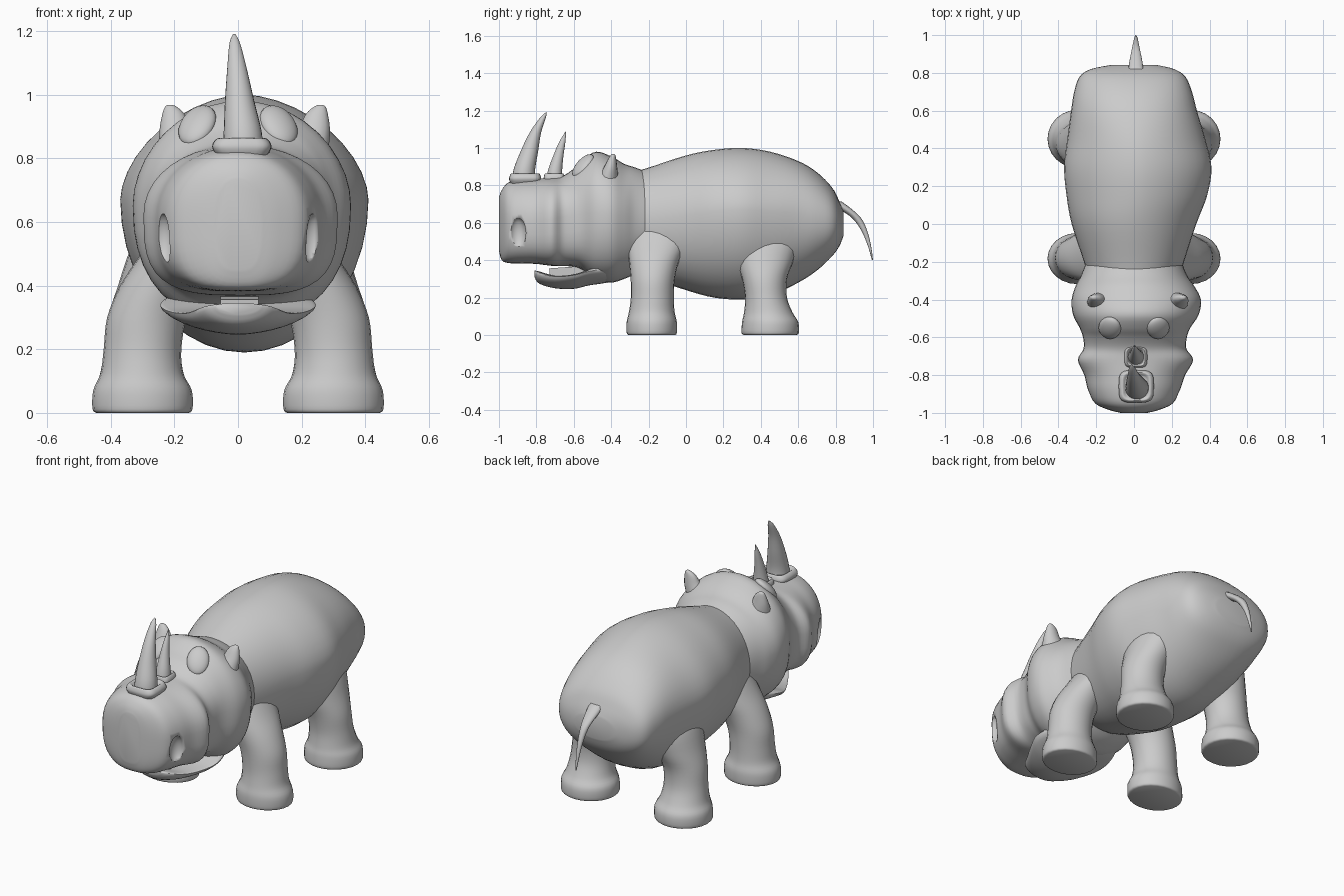
import bpy, bmesh, math
from mathutils import Vector

grey = bpy.data.materials.new("hide_grey")
grey.diffuse_color = (0.6, 0.6, 0.6, 1)


def finish(obj):
    obj.data.materials.append(grey)
    bpy.ops.object.select_all(action='DESELECT')
    obj.select_set(True)
    bpy.context.view_layer.objects.active = obj
    bpy.ops.object.shade_smooth_by_angle(angle=math.radians(45))
    return obj


def spline(stations, steps):
    """Catmull-Rom interpolation of tuples."""
    out = []
    n = len(stations)
    for i in range(n - 1):
        a, b, c, d = (stations[max(0, min(n - 1, i + k))] for k in (-1, 0, 1, 2))
        for s in range(steps):
            t = s / steps
            out.append([0.5 * (2 * q + (r - p) * t + (2 * p - 5 * q + 4 * r - u) * t * t
                               + (3 * q - p - 3 * r + u) * t ** 3)
                        for p, q, r, u in zip(a, b, c, d)])
    out.append(list(stations[-1]))
    return out


def power(v, e):
    return math.copysign(abs(v) ** (2 / e), v)


def slice_ring(s, n):
    """Upright section: y, half width, top, widest height, bottom, top/bottom squareness, centre x."""
    y, w, zt, zm, zb, et, eb, cx = s
    pts = []
    for k in range(n):
        a = 2 * math.pi * k / n
        c, si = math.cos(a), math.sin(a)
        e, h = (et, zt - zm) if si >= 0 else (eb, zm - zb)
        pts.append((cx + w * power(c, e), y, zm + h * power(si, e)))
    return pts


def level_ring(s, n):
    """Horizontal section: centre x, y, z, radius x, radius y, squareness."""
    x, y, z, rx, ry, e = s
    return [(x + rx * power(math.cos(2 * math.pi * k / n), e),
             y + ry * power(math.sin(2 * math.pi * k / n), e), z) for k in range(n)]


def loft(name, stations, ring, n=32, steps=4):
    bm = bmesh.new()
    rings = [[bm.verts.new(p) for p in ring(s, n)] for s in spline(stations, steps)]
    for a, b in zip(rings, rings[1:]):
        for k in range(n):
            bm.faces.new((a[k], a[(k + 1) % n], b[(k + 1) % n], b[k]))
    bm.faces.new(rings[0])
    bm.faces.new(rings[-1])
    bmesh.ops.recalc_face_normals(bm, faces=bm.faces)
    mesh = bpy.data.meshes.new(name)
    bm.to_mesh(mesh)
    bm.free()
    obj = bpy.data.objects.new(name, mesh)
    bpy.context.collection.objects.link(obj)
    return finish(obj)


def tube(name, stations, e=2, n=24, steps=4):
    return loft(name, [tuple(s) + (e,) for s in stations], level_ring, n, steps)


def ellipsoid(name, loc, radii, normal=(0, 0, 1)):
    bpy.ops.mesh.primitive_uv_sphere_add(segments=24, ring_count=12, location=loc)
    obj = bpy.context.object
    obj.name = name
    obj.scale = radii
    obj.rotation_euler = Vector(normal).to_track_quat('Z', 'Y').to_euler()
    return finish(obj)


# Barrel body
loft("body", [
    (-.32, .23, .86, .60, .38, 2, 2.2, 0), (-.20, .265, .895, .61, .31, 2, 2.2, 0),
    (0, .33, .96, .64, .24, 1.9, 2.1, 0), (.15, .372, .99, .66, .20, 1.8, 2, .015),
    (.30, .39, 1.0, .67, .19, 1.75, 2, .02), (.45, .365, .98, .66, .21, 1.8, 2, .012),
    (.60, .333, .93, .65, .28, 2, 2.1, 0), (.70, .312, .87, .63, .345, 2.1, 2.1, -.005),
    (.78, .28, .79, .61, .42, 2.2, 2.2, -.008), (.82, .22, .715, .60, .475, 2.2, 2.2, -.008),
    (.842, .12, .66, .59, .53, 2.2, 2.2, 0)], slice_ring, 40)

# Head with brow, cheek rim and blunt snout
head = loft("head", [
    (-1.0, .07, .735, .60, .45, 2.2, 3, 0), (-.985, .13, .775, .61, .40, 2.2, 3, 0),
    (-.95, .205, .815, .61, .385, 2.1, 3, 0), (-.88, .243, .832, .61, .382, 2.1, 3.1, 0),
    (-.80, .267, .837, .61, .38, 2.1, 3.2, .004), (-.72, .305, .84, .62, .37, 2.1, 3.2, .008),
    (-.66, .272, .85, .63, .368, 2.1, 3.2, .005), (-.60, .275, .89, .64, .365, 2.1, 3.2, .005),
    (-.55, .293, .94, .65, .345, 2.1, 2.8, .005), (-.48, .333, .98, .65, .29, 2, 2.4, .01),
    (-.40, .342, .955, .65, .28, 2, 2.3, .012), (-.33, .315, .915, .64, .30, 2, 2.3, .005),
    (-.27, .28, .895, .62, .33, 2.1, 2.3, 0), (-.18, .245, .86, .60, .40, 2, 2.2, 0)],
    slice_ring, 40)

# Lower jaw and tooth plate
loft("lower_jaw", [
    (-.81, .07, .345, .335, .31, 2.5, 2, 0), (-.785, .11, .34, .33, .275, 2.5, 2, 0),
    (-.70, .165, .318, .312, .25, 3, 1.8, 0), (-.60, .22, .325, .32, .247, 3, 1.7, 0),
    (-.52, .245, .352, .34, .265, 3, 1.7, 0), (-.40, .21, .40, .36, .285, 2, 2, 0),
    (-.28, .14, .42, .38, .33, 2, 2, 0)], slice_ring, 32)
bpy.ops.mesh.primitive_cube_add(size=1, location=(.005, -.635, .338))
teeth = bpy.context.object
teeth.name = "lower_teeth"
teeth.scale = (.12, .19, .05)
teeth.rotation_euler.x = math.radians(4)
finish(teeth)

# Horns and their square collars
tube("front_horn", [(.015, -.868, .80, .064, .064), (.015, -.865, .88, .060, .058),
                    (.005, -.838, .98, .046, .047), (-.003, -.806, 1.08, .031, .031),
                    (-.010, -.766, 1.16, .017, .016), (-.012, -.747, 1.19, .004, .003)])
tube("rear_horn", [(.01, -.705, .81, .046, .046), (.01, -.70, .88, .038, .038),
                   (.006, -.682, .96, .025, .027), (.004, -.662, 1.03, .014, .017),
                   (.003, -.643, 1.087, .002, .002)])
for name, y, x, r in (("front_horn_collar", -.86, .012, .092),
                      ("rear_horn_collar", -.705, .01, .06)):
    tube(name, [(x, y, .80, r * .8, r * .8), (x, y, .83, r, r * .93),
                (x, y, .85, r * .97, r * .9), (x, y, .863, r * .8, r * .8),
                (x, y, .85, r * .62, r * .62)], e=4)

# Tail
tube("tail", [(.01, .79, .715, .042, .04), (.01, .85, .675, .036, .034),
              (.01, .912, .625, .024, .024), (.01, .952, .56, .016, .016),
              (.01, .98, .48, .010, .009), (.01, .997, .40, .003, .003)], n=16)

for side, s in (("right", 1), ("left", -1)):
    # Legs with flared feet, spreading where they meet the body
    tube(side + "_front_leg", [
        (s * .30, -.183, 0, .145, .125), (s * .30, -.183, .012, .157, .134),
        (s * .30, -.183, .07, .155, .134), (s * .302, -.183, .125, .130, .122),
        (s * .30, -.18, .20, .122, .115), (s * .286, -.178, .30, .125, .118),
        (s * .245, -.17, .40, .125, .135), (s * .19, -.15, .50, .115, .165),
        (s * .13, -.13, .60, .11, .18)])
    tube(side + "_hind_leg", [
        (s * .30, .45, 0, .145, .14), (s * .30, .45, .012, .157, .153),
        (s * .30, .45, .07, .155, .15), (s * .302, .44, .12, .132, .13),
        (s * .30, .428, .20, .120, .112), (s * .288, .42, .30, .120, .12),
        (s * .252, .42, .40, .125, .155), (s * .205, .42, .52, .13, .19),
        (s * .15, .42, .62, .12, .17)])
    # Small blunt ears
    k = s * (1 if s > 0 else .82)
    tube(side + "_ear", [
        (k * .205, -.42, .83, .08, .06), (k * .237, -.405, .89, .052, .038),
        (k * .248, -.395, .94, .034, .022), (k * .257, -.39, .962, .018, .012),
        (k * .26, -.39, .968, .006, .005)], n=16)
    # Flat bulging eyes on the brow
    ellipsoid(side + "_eye", (s * .128, -.55, .903), (.06, .08, .032),
              (s * .35, -.65, .65))
    # Nostrils cut into the snout
    cutter = ellipsoid(side + "_nostril_cutter", (s * .24, -.9, .545), (.042, .045, .082))
    cutter.hide_render = True
    cutter.display_type = 'WIRE'
    cut = head.modifiers.new(side + "_nostril", 'BOOLEAN')
    cut.operation = 'DIFFERENCE'
    cut.object = cutter
